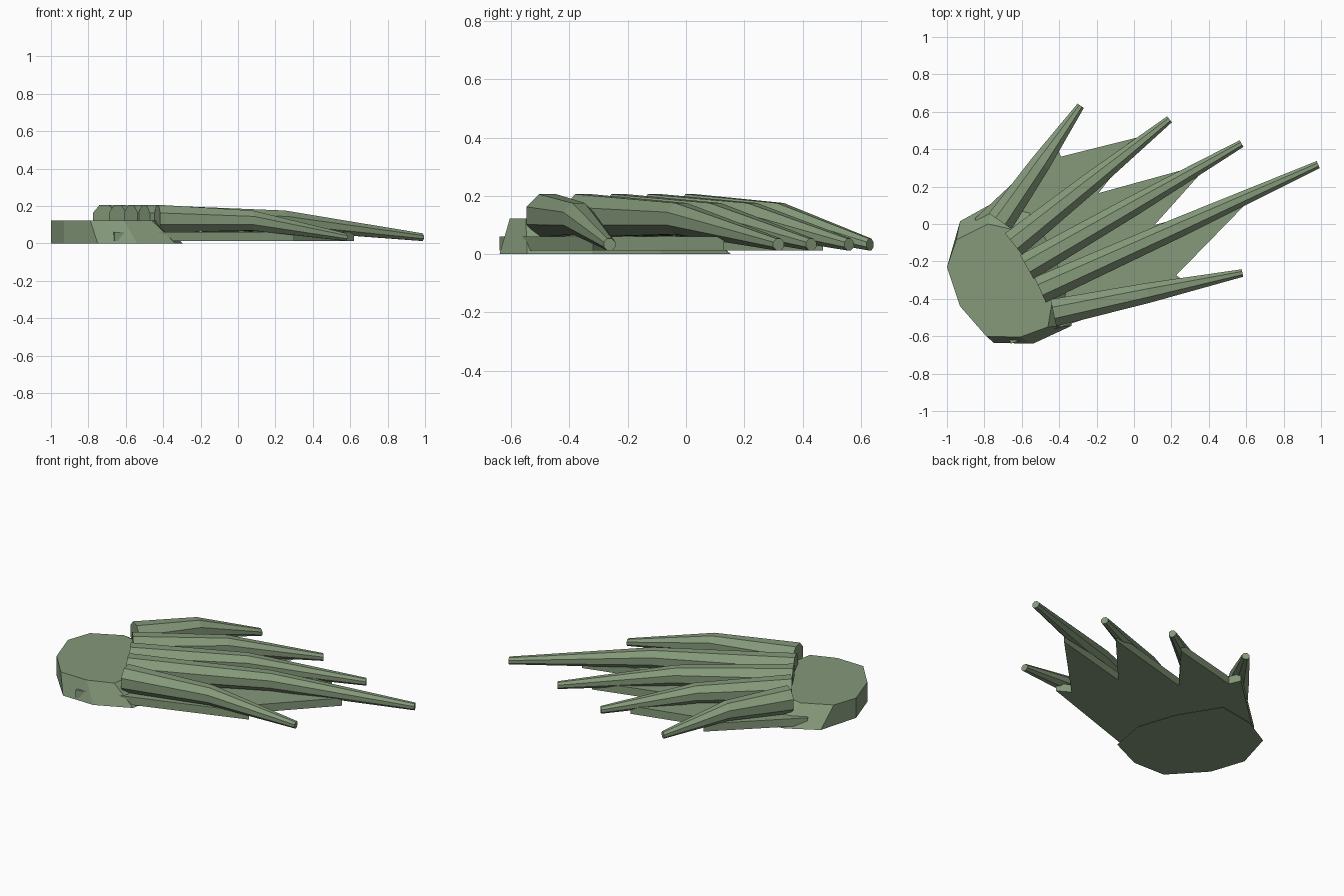
import bpy, bmesh, math
from mathutils import Vector

if "Cube" in bpy.data.objects:
    bpy.data.objects.remove(bpy.data.objects["Cube"])

skin = bpy.data.materials.new("sage_green")
skin.diffuse_color = (0.235, 0.32, 0.195, 1)
skin.use_nodes = True
skin.node_tree.nodes["Principled BSDF"].inputs["Base Color"].default_value = skin.diffuse_color


def finish(name, bm):
    bmesh.ops.recalc_face_normals(bm, faces=bm.faces)
    mesh = bpy.data.meshes.new(name)
    bm.to_mesh(mesh)
    bm.free()
    mesh.materials.append(skin)
    obj = bpy.data.objects.new(name, mesh)
    bpy.context.collection.objects.link(obj)
    return obj


def loft(name, rings):
    """Join equal-sized rings of points and cap both ends."""
    bm = bmesh.new()
    loops = [[bm.verts.new(p) for p in ring] for ring in rings]
    n = len(loops[0])
    for a, b in zip(loops, loops[1:]):
        for i in range(n):
            j = (i + 1) % n
            bm.faces.new((a[i], a[j], b[j], b[i]))
    bm.faces.new(loops[0])
    bm.faces.new(loops[-1])
    return finish(name, bm)


def at_height(outline, z):
    return [(x, y, z) for x, y in outline]


# palm: wide sole narrowing to a flat top
sole = [(-.335, -.545), (-.295, -.32), (-.375, -.08), (-.52, .155), (-.75, .115),
        (-.93, .015), (-1, -.23), (-.93, -.44), (-.75, -.635), (-.54, -.64)]
palm_top = [(-.46, -.55), (-.43, -.37), (-.5, -.2), (-.6, -.04), (-.78, 0),
            (-.95, -.085), (-1, -.23), (-.93, -.44), (-.79, -.6), (-.61, -.605)]
loft("palm", [at_height(sole, 0), at_height(palm_top, .122)])

# webbing: flat sheet with a peak under each toe and a notch between toes
web = [(-.85, .03), (-.42, .43), (-.39, .36), (.05, .47), (-.19, .165), (.41, .33),
       (.11, -.005), (.62, .13), (.225, -.275), (.3, -.32), (-.66, -.64)]
loft("webbing", [at_height(web, .012), at_height(web, .06)])

# toes: eight-sided tapered tubes, bent down at the middle
tips = [(-.285, .632), (.19, .56), (.575, .43), (.985, .318), (.58, -.262)]
for i, tip in enumerate(tips):
    base = Vector((-.715 + .071 * i, .015 - .1225 * i, 0))
    tip = Vector((tip[0], tip[1], 0))
    side = Vector((0, 0, 1)).cross((tip - base).normalized())
    rings = []
    for t, z, r in ((0, .132, .08), (.5, .122, .058), (1, .033, .022)):
        centre = base.lerp(tip, t) + Vector((0, 0, z))
        angles = [math.pi / 8 + k * math.pi / 4 for k in range(8)]
        rings.append([centre + side * (r * math.cos(a)) + Vector((0, 0, r * math.sin(a)))
                      for a in angles])
    loft(f"toe_{i + 1}", rings)
